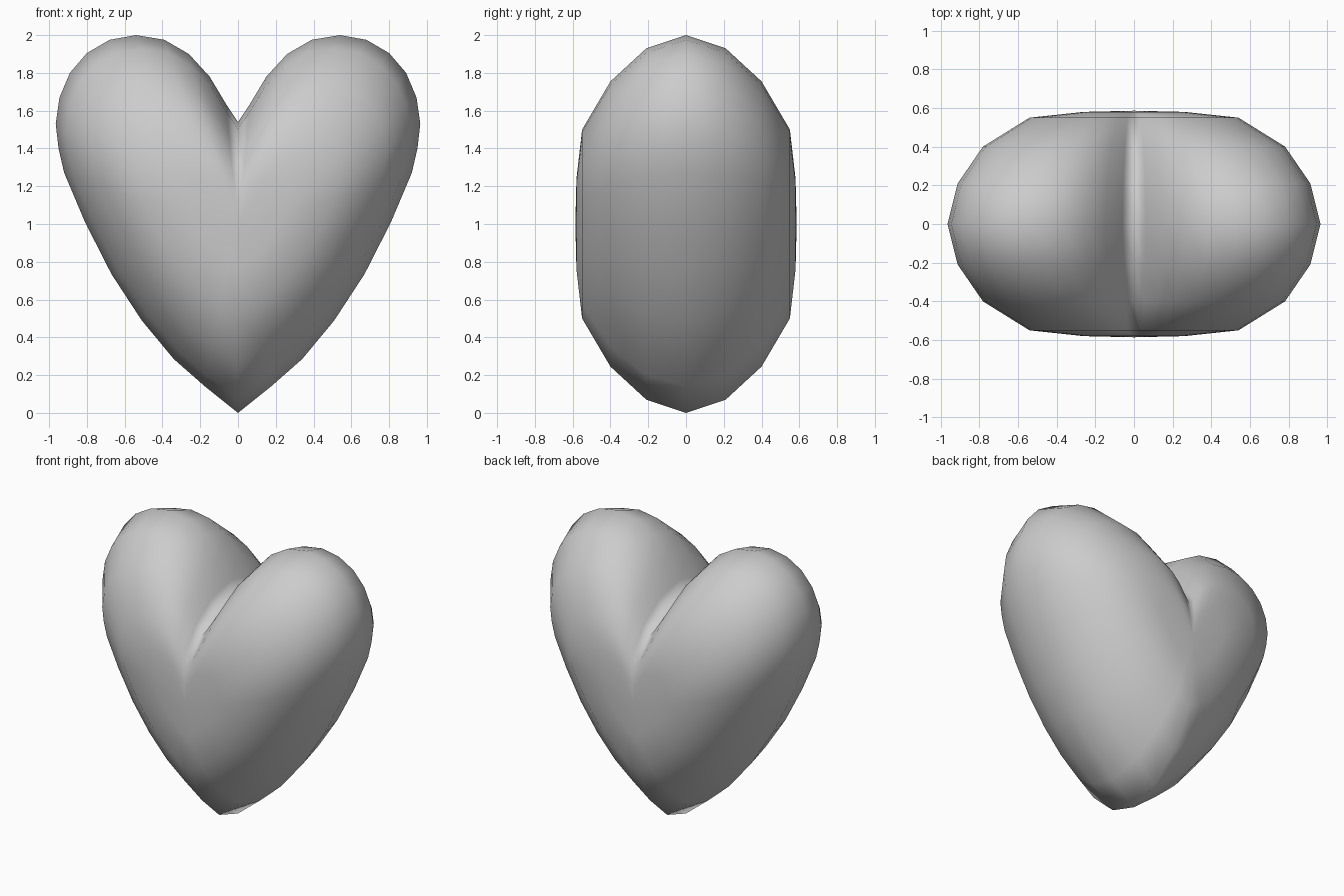
import bpy, bmesh

if "Cube" in bpy.data.objects:
    bpy.data.objects.remove(bpy.data.objects["Cube"])

# Right half of the heart outline (x, z), from bottom tip up to the cleft
half = [(0, 0.0), (0.175, 0.14), (0.34, 0.285), (0.51, 0.49), (0.67, 0.735),
        (0.81, 1.01), (0.92, 1.27), (0.95, 1.40), (0.965, 1.53), (0.945, 1.67),
        (0.89, 1.80), (0.80, 1.905), (0.68, 1.975), (0.54, 2.0), (0.39, 1.975),
        (0.26, 1.90), (0.15, 1.78), (0.06, 1.63), (0, 1.54)]
outline = half + [(-x, z) for x, z in reversed(half[1:-1])]

# Puffed depth profile: (y, x scale, z scale about z = 1)
front = [(0.21, 0.945, 0.93), (0.40, 0.81, 0.755), (0.55, 0.56, 0.50), (0.58, 0.27, 0.24)]
layers = [(-y, sx, sz) for y, sx, sz in reversed(front)] + [(0, 1, 1)] + front

# Stack scaled outlines from front to back
bm = bmesh.new()
rings = [[bm.verts.new((x * sx, y, 1 + (z - 1) * sz)) for x, z in outline]
         for y, sx, sz in layers]
n = len(outline)
for a, b in zip(rings, rings[1:]):
    for i in range(n):
        j = (i + 1) % n
        bm.faces.new((a[i], a[j], b[j], b[i]))

# Gently domed front and back
for ring, y in ((rings[0], -0.586), (rings[-1], 0.586)):
    centre = bm.verts.new((0, y, 1))
    for i in range(n):
        bm.faces.new((ring[i], ring[(i + 1) % n], centre))

bmesh.ops.recalc_face_normals(bm, faces=bm.faces)
for f in bm.faces:
    f.smooth = True
mesh = bpy.data.meshes.new("heart")
bm.to_mesh(mesh)
bm.free()
heart = bpy.data.objects.new("heart", mesh)
bpy.context.collection.objects.link(heart)
